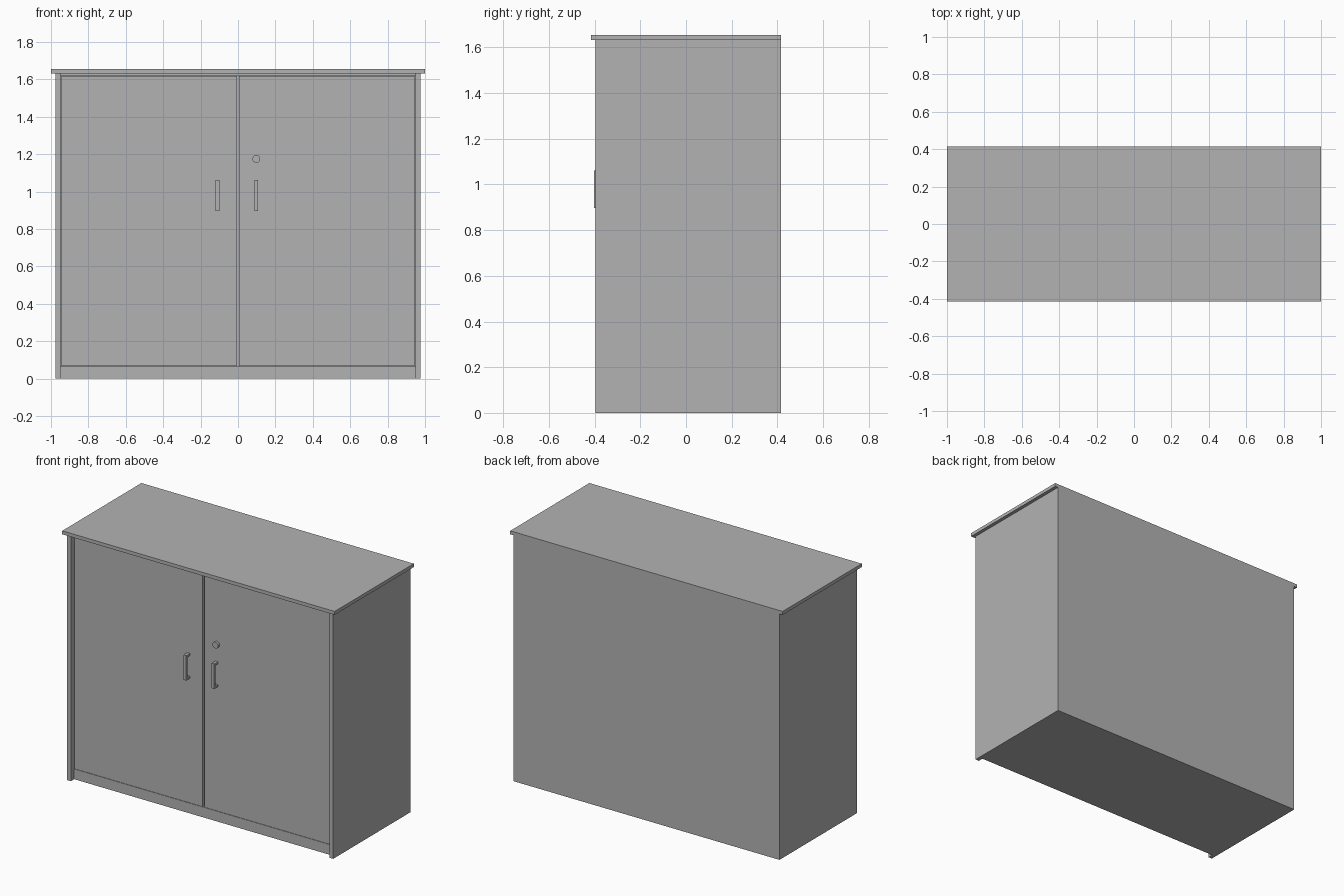
import bpy
import bmesh
import math

cube = bpy.data.objects.get("Cube")
if cube:
    bpy.data.objects.remove(cube, do_unlink=True)

grey = bpy.data.materials.new("plain grey")
grey.use_nodes = True
colour = (0.45, 0.45, 0.45, 1)
grey.diffuse_color = colour
grey.node_tree.nodes["Principled BSDF"].inputs["Base Color"].default_value = colour


def finish(name, bm):
    bmesh.ops.recalc_face_normals(bm, faces=bm.faces)
    mesh = bpy.data.meshes.new(name)
    bm.to_mesh(mesh)
    bm.free()
    mesh.materials.append(grey)
    obj = bpy.data.objects.new(name, mesh)
    bpy.context.collection.objects.link(obj)
    return obj


def box(name, x, y, z):
    """Box given by its (low, high) range on each axis."""
    bm = bmesh.new()
    bmesh.ops.create_cube(bm, size=1)
    for v in bm.verts:
        v.co = [r[0] if c < 0 else r[1] for c, r in zip(v.co, (x, y, z))]
    return finish(name, bm)


def pull(name, x):
    """Bracket-shaped handle: side profile extruded across x."""
    foot, bar = 0.014, 0.012
    low, high = 0.897, 1.062
    back, front = DOOR_Y, -0.402
    profile = [(back, low), (front, low), (front, high), (back, high),
               (back, high - foot), (front + bar, high - foot),
               (front + bar, low + foot), (back, low + foot)]
    bm = bmesh.new()
    face = bm.faces.new([bm.verts.new((x - 0.01, y, z)) for y, z in profile])
    ext = bmesh.ops.extrude_face_region(bm, geom=[face])
    verts = [g for g in ext["geom"] if isinstance(g, bmesh.types.BMVert)]
    bmesh.ops.translate(bm, verts=verts, vec=(0.02, 0, 0))
    return finish(name, bm)


SIDE_IN, SIDE_OUT = 0.95, 0.977
FRONT, BACK = -0.397, 0.415
DOOR_Y = -0.362
DOOR_BACK = DOOR_Y + 0.025
TOP = 1.632

# Carcass
box("top_panel", (-1, 1), (-0.415, BACK), (TOP, 1.655))
box("back_panel", (-SIDE_IN, SIDE_IN), (BACK - 0.025, BACK), (0, TOP))
box("bottom_panel", (-SIDE_IN, SIDE_IN), (DOOR_BACK, BACK - 0.025), (0, 0.068))
box("plinth", (-SIDE_IN, SIDE_IN), (DOOR_Y, DOOR_BACK), (0, 0.068))
box("top_rail", (-SIDE_IN, SIDE_IN), (DOOR_Y, DOOR_BACK), (1.619, TOP))
box("centre_divider", (-0.012, 0.012), (DOOR_BACK, BACK - 0.025), (0.068, TOP))

# Sides, doors and handles on both halves
for side, s in (("left", 1), ("right", -1)):
    box(side + "_side_panel", sorted((s * SIDE_IN, s * SIDE_OUT)), (FRONT, BACK), (0, TOP))
    box(side + "_door", sorted((s * 0.006, s * 0.947)), (DOOR_Y, DOOR_BACK), (0.07, 1.616))
    pull(side + "_handle", 0.097 if s > 0 else -0.109)

# Round lock on the left door
bm = bmesh.new()
bmesh.ops.create_cone(bm, cap_ends=True, segments=24, radius1=0.021, radius2=0.021, depth=0.016)
lock = finish("lock", bm)
lock.rotation_euler.x = math.pi / 2
lock.location = (0.098, DOOR_Y - 0.008, 1.175)
bpy.context.view_layer.objects.active = lock
lock.select_set(True)
bpy.ops.object.shade_smooth_by_angle()
